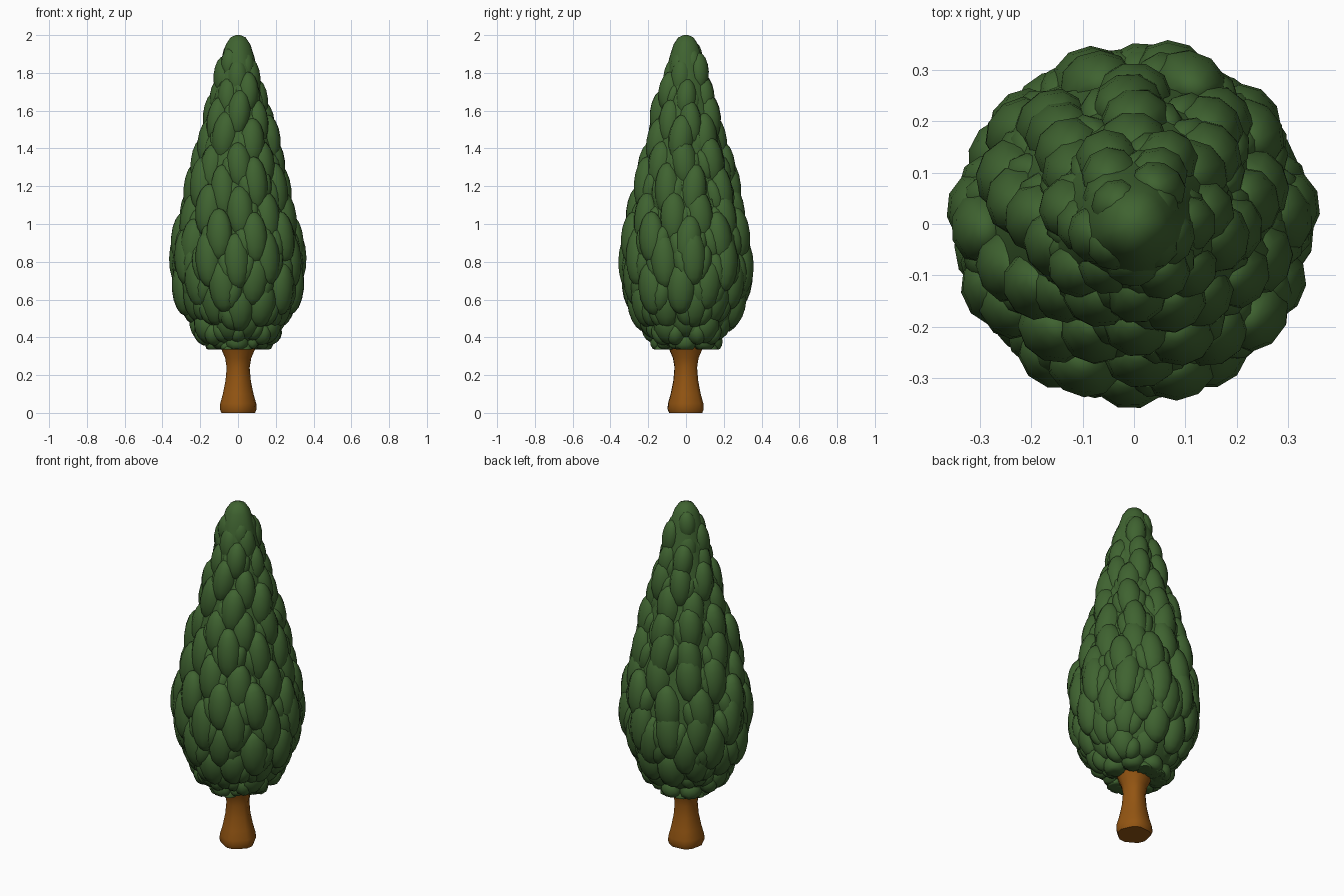
import bpy, bmesh, math, random
from mathutils import Vector, Matrix

if "Cube" in bpy.data.objects:
    bpy.data.objects.remove(bpy.data.objects["Cube"])

random.seed(4)


def material(name, rgb):
    m = bpy.data.materials.new(name)
    m.diffuse_color = (*rgb, 1)
    m.use_nodes = True
    m.node_tree.nodes["Principled BSDF"].inputs["Base Color"].default_value = m.diffuse_color
    return m


GREEN = material("leaf green", (0.05, 0.125, 0.03))
BROWN = material("bark brown", (0.29, 0.09, 0.006))


def finish(bm, name, mat, angle):
    bmesh.ops.recalc_face_normals(bm, faces=bm.faces)
    me = bpy.data.meshes.new(name)
    bm.to_mesh(me)
    bm.free()
    me.materials.append(mat)
    ob = bpy.data.objects.new(name, me)
    bpy.context.collection.objects.link(ob)
    bpy.ops.object.select_all(action='DESELECT')
    ob.select_set(True)
    bpy.context.view_layer.objects.active = ob
    bpy.ops.object.shade_smooth_by_angle(angle=math.radians(angle))
    return ob


def lathe(bm, profile, n, wobble):
    """Closed surface of revolution with a ribbed outline."""
    rings = []
    for r, z in profile:
        ring = []
        for i in range(n):
            a = 2 * math.pi * i / n
            k = r * (1 + wobble * math.cos(5 * a + 1))
            ring.append(bm.verts.new((k * math.cos(a), k * math.sin(a), z)))
        rings.append(ring)
    for lo, hi in zip(rings, rings[1:]):
        for i in range(n):
            j = (i + 1) % n
            bm.faces.new((lo[i], lo[j], hi[j], hi[i]))
    bm.faces.new(rings[0][::-1])
    bm.faces.new(rings[-1])


# Trunk, flared at foot and crown
bm = bmesh.new()
lathe(bm, [(0.088, 0), (0.096, 0.02), (0.094, 0.05), (0.08, 0.1), (0.066, 0.17),
           (0.06, 0.24), (0.068, 0.29), (0.085, 0.33), (0.1, 0.37)], 15, 0.05)
finish(bm, "trunk", BROWN, 50)

# Foliage core
CORE = [(0.06, 0.345), (0.15, 0.37), (0.205, 0.43), (0.26, 0.52), (0.295, 0.62),
        (0.312, 0.75), (0.305, 0.9), (0.28, 1.02), (0.25, 1.16), (0.222, 1.3),
        (0.188, 1.43), (0.16, 1.55), (0.132, 1.67), (0.108, 1.78), (0.087, 1.88),
        (0.065, 1.95), (0.04, 1.988), (0.012, 2.0)]


def core_r(z):
    for (r0, z0), (r1, z1) in zip(CORE, CORE[1:]):
        if z0 <= z <= z1:
            return r0 + (r1 - r0) * (z - z0) / (z1 - z0)
    return 0


bm = bmesh.new()
lathe(bm, CORE, 20, 0.02)
finish(bm, "foliage_core", GREEN, 60)

# Overlapping upright leaf clumps: height, outer radius, count, half height, half width
TIERS = [(0.40, 0.195, 8, 0.06, 0.075), (0.47, 0.255, 10, 0.09, 0.085),
         (0.57, 0.315, 11, 0.12, 0.09), (0.68, 0.35, 11, 0.14, 0.09),
         (0.80, 0.362, 11, 0.15, 0.085), (0.92, 0.352, 10, 0.14, 0.085),
         (1.05, 0.32, 10, 0.14, 0.085), (1.19, 0.293, 9, 0.145, 0.08),
         (1.31, 0.258, 8, 0.13, 0.08), (1.44, 0.222, 7, 0.13, 0.08),
         (1.56, 0.195, 7, 0.125, 0.072), (1.67, 0.157, 6, 0.11, 0.068),
         (1.78, 0.13, 5, 0.10, 0.065), (1.86, 0.105, 4, 0.08, 0.058)]


def clump(bm, a, z, r, hh, hw, lean, roll):
    """Egg-shaped clump facing outwards; the part buried in the core is cut away."""
    th = 0.06 if r > 0.15 else 0.045
    m = (Matrix.Rotation(a, 4, 'Z') @ Matrix.Translation((r - th, 0, z))
         @ Matrix.Rotation(lean, 4, 'Y') @ Matrix.Rotation(roll, 4, 'X')
         @ Matrix.Diagonal((th, hw, hh, 1)))
    vs = bmesh.ops.create_uvsphere(bm, u_segments=10, v_segments=8, radius=1,
                                   matrix=m)['verts']
    hidden = [v for v in vs if math.hypot(v.co.x, v.co.y) < core_r(v.co.z) - 0.035]
    bmesh.ops.delete(bm, geom=hidden, context='VERTS')


bm = bmesh.new()
for t, (z, r, n, hh, hw) in enumerate(TIERS):
    slope = math.atan((core_r(z + 0.05) - core_r(z - 0.05)) / 0.1)
    lean = slope * 0.75 if slope > 0 else slope * 0.45
    for i in range(n):
        a = -math.pi / 2 + 2 * math.pi * (i + 0.5 * (t % 2)) / n + random.uniform(-.07, .07)
        zz = z + random.uniform(-0.03, 0.03)
        rr = r + random.uniform(-0.008, 0.006)
        clump(bm, a, zz, rr, hh, hw * 0.85, lean, random.uniform(-.1, .1))
        # Lower lobe on each side of the clump
        for s in (-1, 1):
            if random.random() < 0.7:
                clump(bm, a + s * hw * 0.75 / r, zz - 0.03, rr - 0.016,
                      hh * 0.72, hw * 0.6, lean, -s * 0.22)
for v in bm.verts:
    v.co.z = min(max(v.co.z, 0.335), 1.98)
finish(bm, "leaf_clumps", GREEN, 60)
